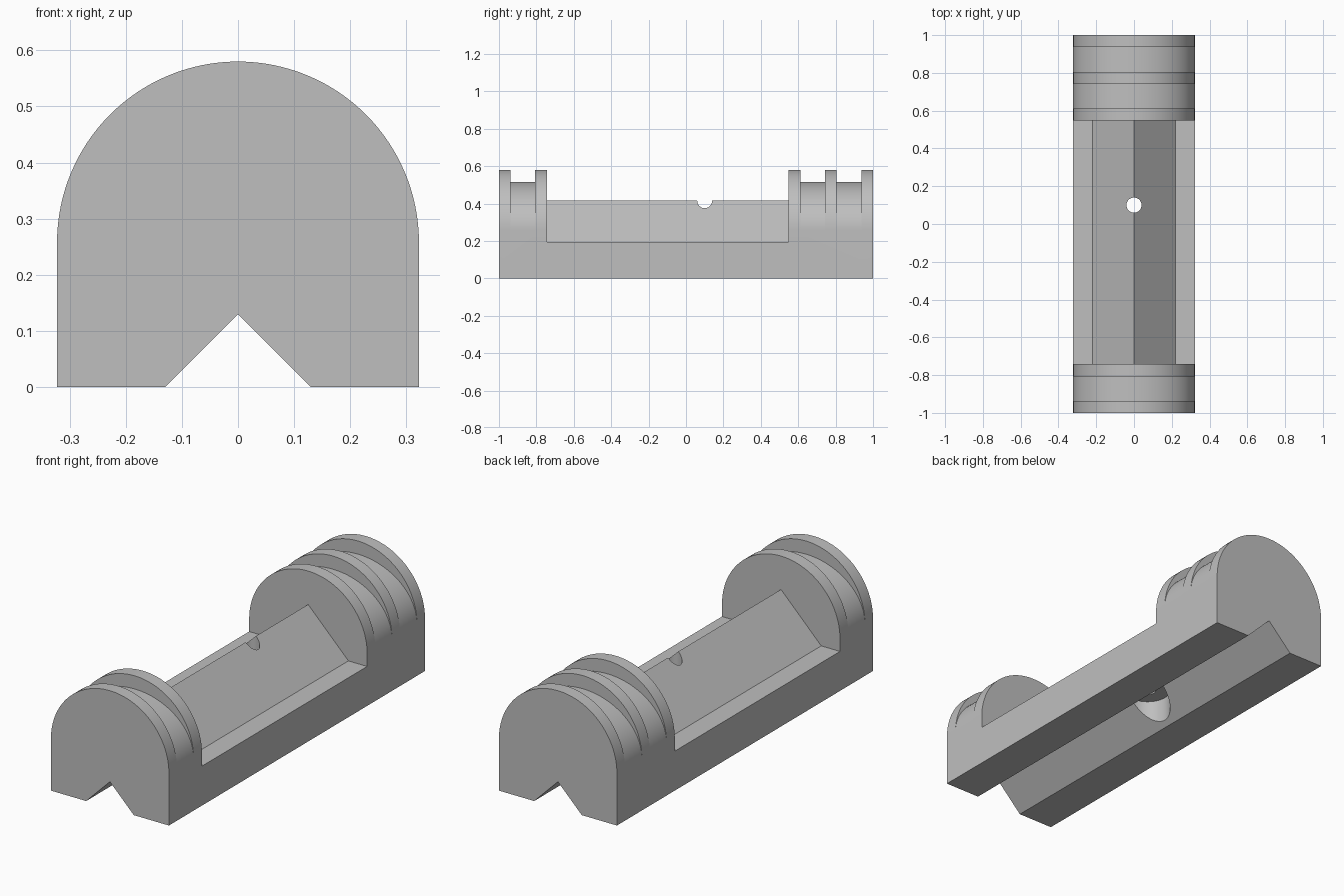
import bpy
import bmesh
from math import sin, cos, pi, radians

cube = bpy.data.objects.get("Cube")
if cube:
    bpy.data.objects.remove(cube, do_unlink=True)

W = 0.3225          # half width and arch radius
SPRING = 0.2575     # height where the arch begins
SEG = 64

grey = bpy.data.materials.new("plain_grey")
grey.use_nodes = True
colour = (0.52, 0.52, 0.52, 1)
grey.diffuse_color = colour
grey.node_tree.nodes["Principled BSDF"].inputs["Base Color"].default_value = colour


def arch(rise):
    """Half ellipse from the right spring point over to the left one."""
    return [(W * cos(pi * i / SEG), SPRING + rise * sin(pi * i / SEG)) for i in range(SEG + 1)]


def finish(name, bm):
    bmesh.ops.recalc_face_normals(bm, faces=bm.faces)
    mesh = bpy.data.meshes.new(name)
    bm.to_mesh(mesh)
    bm.free()
    mesh.materials.append(grey)
    obj = bpy.data.objects.new(name, mesh)
    bpy.context.collection.objects.link(obj)
    return obj


def prism(name, profile, y0, y1):
    """Extrude an x-z profile along y."""
    bm = bmesh.new()
    face = bm.faces.new([bm.verts.new((x, y0, z)) for x, z in profile])
    out = bmesh.ops.extrude_face_region(bm, geom=[face])
    verts = [v for v in out["geom"] if isinstance(v, bmesh.types.BMVert)]
    bmesh.ops.translate(bm, verts=verts, vec=(0, y1 - y0, 0))
    return finish(name, bm)


def drill(name, radius, z0, z1):
    """Vertical round cutter on the hole axis."""
    bm = bmesh.new()
    bmesh.ops.create_cone(bm, cap_ends=True, segments=48, radius1=radius,
                          radius2=radius, depth=z1 - z0)
    bmesh.ops.translate(bm, verts=bm.verts, vec=(0, 0.1, (z0 + z1) / 2))
    return finish(name, bm)


# Arched block with a V channel along its underside
body = prism("cradle_body", arch(W) + [(-W, 0), (-0.13, 0), (0, 0.13), (0.13, 0), (W, 0)], -1, 1)

# Middle opening that leaves a sloped ridge between two flat ledges
ridge = [(-0.5, 0.195), (-0.22, 0.195), (0, 0.415), (0.22, 0.195), (0.5, 0.195),
         (0.5, 0.8), (-0.5, 0.8)]
cutters = [prism("opening_cutter", ridge, -0.742, 0.548)]

# Tapering grooves over the arched ends
groove = arch(0.2575) + [(-0.5, SPRING), (-0.5, 0.8), (0.5, 0.8), (0.5, SPRING)]
for y0, y1 in ((-0.937, -0.807), (0.612, 0.742), (0.805, 0.937)):
    cutters.append(prism("groove_cutter", groove, y0, y1))

# Through hole and the wider recess beneath it
cutters.append(drill("hole_cutter", 0.04, -0.1, 0.7))
cutters.append(drill("recess_cutter", 0.108, -0.1, 0.145))

bpy.ops.object.select_all(action="DESELECT")
bpy.context.view_layer.objects.active = body
body.select_set(True)
for cutter in cutters:
    cutter.hide_render = True
    mod = body.modifiers.new("cut", "BOOLEAN")
    mod.operation = "DIFFERENCE"
    mod.solver = "EXACT"
    mod.object = cutter
    bpy.ops.object.modifier_apply(modifier=mod.name)
    bpy.data.objects.remove(cutter, do_unlink=True)

bpy.ops.object.shade_smooth_by_angle(angle=radians(25))
